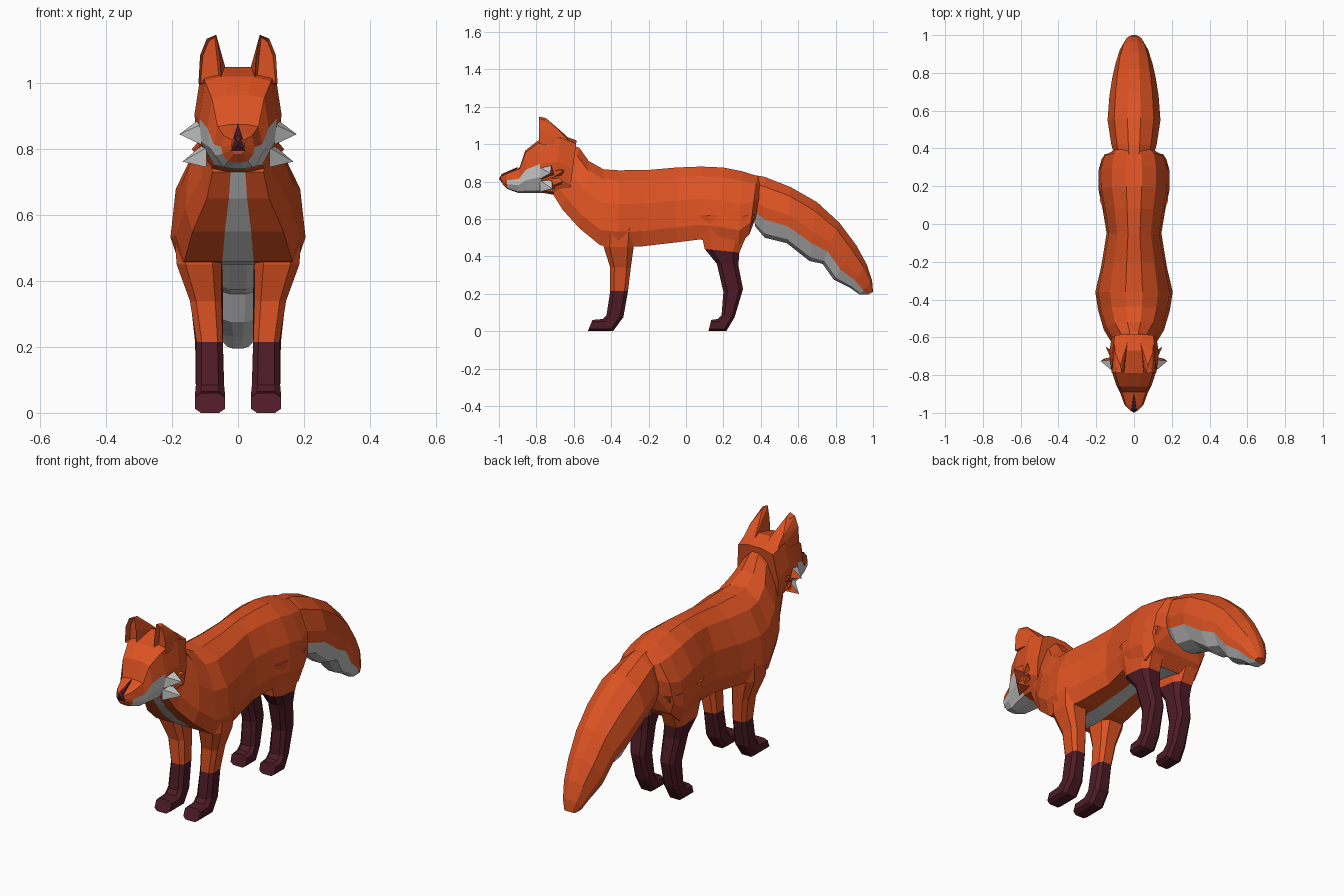
import bpy, bmesh
from mathutils import Vector


def material(name, rgb):
    m = bpy.data.materials.new(name)
    m.diffuse_color = (*rgb, 1)
    return m


MATS = [material("orange_fur", (0.72, 0.085, 0.016)),
        material("grey_fur", (0.6, 0.6, 0.6)),
        material("dark_fur", (0.075, 0.011, 0.02))]
ORANGE, GREY, DARK = 0, 1, 2


def finish(name, bm, mirror=False):
    bmesh.ops.recalc_face_normals(bm, faces=bm.faces[:])
    me = bpy.data.meshes.new(name)
    bm.to_mesh(me)
    bm.free()
    for m in MATS:
        me.materials.append(m)
    ob = bpy.data.objects.new(name, me)
    bpy.context.collection.objects.link(ob)
    if mirror:
        ob.modifiers.new("mirror", 'MIRROR').use_mirror_merge = False
    return ob


def loft(name, sections, half, colour, mirror=False):
    """Sections: top y,z, bottom y,z, half width, centre x.
    half: (width fraction, height fraction) from top to bottom.
    colour(section, band) picks the material."""
    bm = bmesh.new()
    k = len(half)
    ring_shape = half + [(-w, t) for w, t in reversed(half)]
    rings = []
    for ty, tz, by, bz, hw, *cx in sections:
        c = cx[0] if cx else 0
        rings.append([bm.verts.new((c + w * hw, by + (ty - by) * t, bz + (tz - bz) * t))
                      for w, t in ring_shape])
    n = len(ring_shape)
    for i, (a, b) in enumerate(zip(rings, rings[1:])):
        for j in range(n):
            f = bm.faces.new((a[j], a[(j + 1) % n], b[(j + 1) % n], b[j]))
            band = j if j < k else (n - 2 - j)     # same number on both sides, -1 = top
            f.material_index = colour(i, band)
    bm.faces.new(rings[0]).material_index = colour(0, 0)
    bm.faces.new(rings[-1]).material_index = colour(len(rings) - 2, 0)
    return finish(name, bm, mirror)


def hull(points, bm=None):
    bm = bm or bmesh.new()
    vs = [bm.verts.new(p) for p in points]
    bmesh.ops.convex_hull(bm, input=vs)
    return bm


# Body and neck, with the grey strip along chest and belly
loft("body", [
    (-0.62, 1.00, -0.71, 0.73, 0.09),
    (-0.57, 0.98, -0.66, 0.65, 0.11),
    (-0.52, 0.91, -0.57, 0.55, 0.16),
    (-0.44, 0.865, -0.46, 0.46, 0.19),
    (-0.36, 0.86, -0.36, 0.45, 0.205),
    (-0.20, 0.862, -0.24, 0.453, 0.175),
    (-0.05, 0.875, -0.05, 0.475, 0.145),
    (0.08, 0.88, 0.07, 0.49, 0.165),
    (0.20, 0.875, 0.17, 0.48, 0.187),
    (0.30, 0.855, 0.28, 0.46, 0.188),
    (0.38, 0.83, 0.34, 0.52, 0.17),
    (0.42, 0.80, 0.37, 0.60, 0.10)],
    [(0.22, 1), (0.62, 0.87), (0.92, 0.56), (1, 0.2), (0.86, 0), (0.25, 0)],
    lambda i, b: GREY if b == 5 and i < 9 else ORANGE)

# Tail with grey underside
loft("tail", [
    (0.33, 0.84, 0.37, 0.56, 0.10),
    (0.42, 0.825, 0.42, 0.50, 0.12),
    (0.56, 0.77, 0.54, 0.47, 0.14),
    (0.70, 0.69, 0.66, 0.375, 0.13),
    (0.82, 0.58, 0.73, 0.36, 0.115),
    (0.91, 0.46, 0.79, 0.275, 0.098),
    (0.965, 0.36, 0.88, 0.23, 0.075),
    (0.995, 0.27, 0.93, 0.195, 0.052),
    (1.00, 0.21, 0.97, 0.195, 0.03)],
    [(0.25, 1), (0.75, 0.84), (1, 0.5), (0.95, 0.3), (0.6, 0.07), (0.2, 0)],
    lambda i, b: GREY if b >= 3 else ORANGE)

# Head with grey jaws
loft("head", [
    (-0.99, 0.83, -0.98, 0.785, 0.02),
    (-0.96, 0.845, -0.955, 0.76, 0.05),
    (-0.89, 0.875, -0.90, 0.74, 0.073),
    (-0.86, 0.965, -0.85, 0.74, 0.093),
    (-0.79, 1.02, -0.77, 0.74, 0.118),
    (-0.67, 1.05, -0.71, 0.73, 0.132),
    (-0.585, 1.02, -0.63, 0.68, 0.12)],
    [(0.35, 1), (0.85, 0.95), (1, 0.55), (0.95, 0.3), (0.6, 0.04), (0.2, 0)],
    lambda i, b: GREY if b >= 2 and 0 < i < 4 else ORANGE)

# Nose
bm = hull([(0.021, -0.985, 0.795), (-0.021, -0.985, 0.795), (0, -1.0, 0.815),
           (0.012, -0.985, 0.84), (-0.012, -0.985, 0.84), (0, -0.90, 0.878), (0, -0.93, 0.81)])
for f in bm.faces:
    f.material_index = DARK
finish("nose", bm)

# Ears: wedge with hollowed front
bm = hull([(0.12, -0.785, 1.0), (0.05, -0.785, 1.0), (0.035, -0.63, 1.035), (0.105, -0.60, 0.99),
           (0.115, -0.785, 1.085), (0.055, -0.785, 1.08), (0.05, -0.68, 1.08), (0.10, -0.68, 1.075),
           (0.095, -0.785, 1.135), (0.066, -0.785, 1.147), (0.072, -0.75, 1.14)])
bm.normal_update()
front = [f for f in bm.faces if f.normal.y < -0.98]
bmesh.ops.inset_region(bm, faces=front, thickness=0.009, depth=-0.03)
finish("ears", bm, True)

# Cheek tufts: spikes, grey in front and orange behind
bm = bmesh.new()
spikes = [((0.110, -0.74, 0.855), 0.042, (0.178, -0.725, 0.845)),
          ((0.095, -0.74, 0.785), 0.040, (0.168, -0.715, 0.762)),
          ((0.115, -0.70, 0.840), 0.030, (0.150, -0.650, 0.860)),
          ((0.115, -0.70, 0.800), 0.030, (0.140, -0.660, 0.800))]
for (x, y, z), r, tip in spikes:
    hull([(x, y - r, z + r * 0.5), (x, y - r, z - r), (x, y + r, z - r * 0.5),
          (x, y + r * 0.5, z + r), tip], bm)
bm.normal_update()
for f in bm.faces:
    f.material_index = GREY if f.normal.y < -0.1 and f.calc_center_median().y < -0.71 else ORANGE
finish("cheek_tufts", bm, True)

# Legs with dark socks
LEG = [(0.6, 1), (1, 0.8), (1, 0.2), (0.6, 0)]
loft("front_legs", [
    (-0.44, 0.55, -0.27, 0.55, 0.072, 0.122),
    (-0.44, 0.45, -0.28, 0.45, 0.068, 0.118),
    (-0.405, 0.34, -0.295, 0.34, 0.048, 0.098),
    (-0.405, 0.215, -0.31, 0.215, 0.040, 0.086),
    (-0.425, 0.085, -0.335, 0.075, 0.043, 0.085),
    (-0.445, 0.065, -0.39, 0.0, 0.046, 0.085),
    (-0.50, 0.06, -0.525, 0.0, 0.045, 0.085)],
    LEG, lambda i, b: DARK if i >= 3 else ORANGE, True)
loft("hind_legs", [
    (0.06, 0.62, 0.37, 0.62, 0.06, 0.12),
    (0.10, 0.44, 0.285, 0.42, 0.058, 0.105),
    (0.165, 0.36, 0.28, 0.35, 0.050, 0.096),
    (0.20, 0.21, 0.305, 0.225, 0.042, 0.088),
    (0.19, 0.085, 0.26, 0.075, 0.043, 0.085),
    (0.17, 0.065, 0.215, 0.0, 0.046, 0.085),
    (0.135, 0.06, 0.12, 0.0, 0.045, 0.085)],
    LEG, lambda i, b: DARK if i >= 1 else ORANGE, True)
